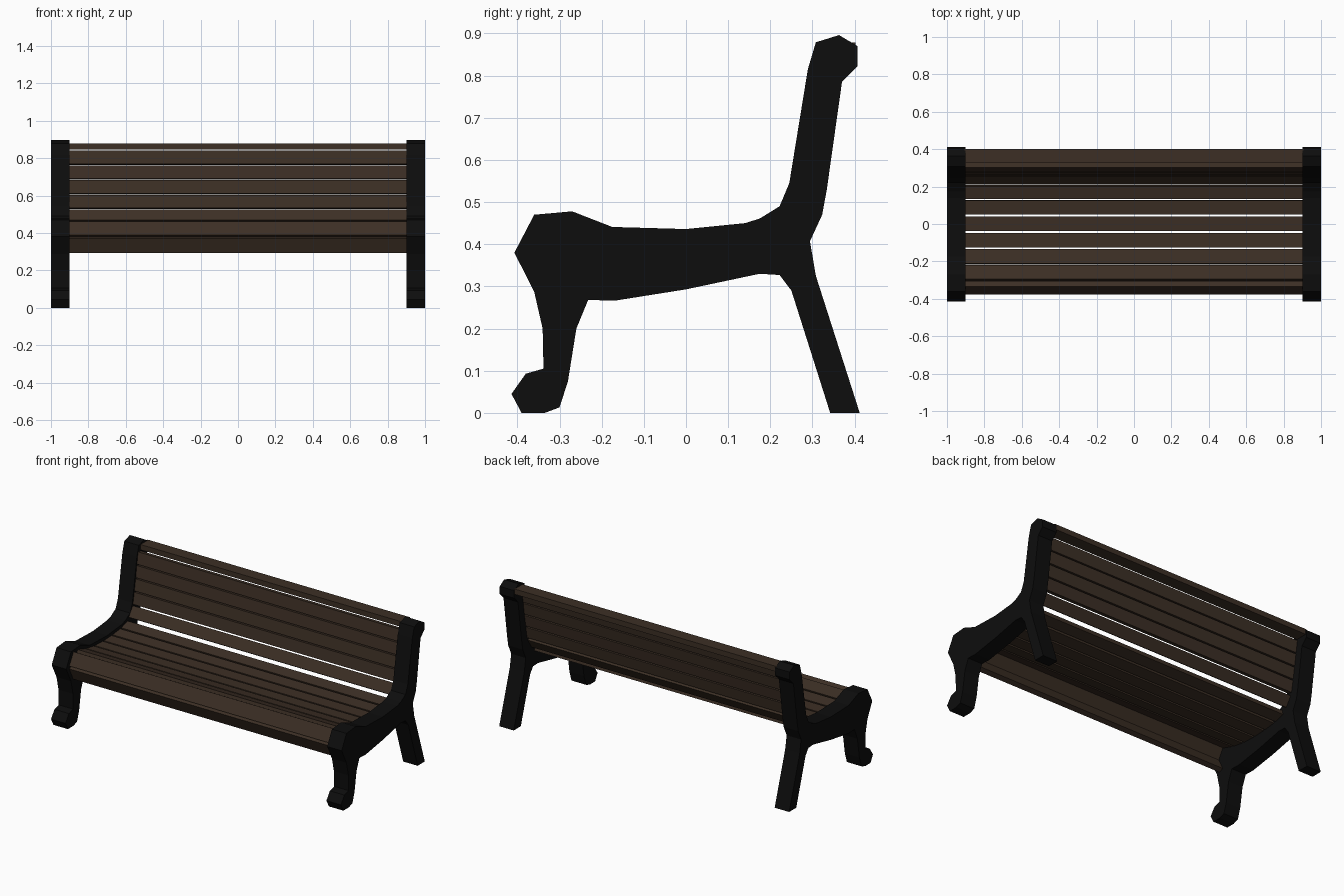
import bpy
import bmesh
from mathutils import Vector

cube = bpy.data.objects.get("Cube")
if cube:
    bpy.data.objects.remove(cube, do_unlink=True)


def material(name, colour):
    mat = bpy.data.materials.new(name)
    mat.use_nodes = True
    mat.diffuse_color = (*colour, 1)
    mat.node_tree.nodes["Principled BSDF"].inputs["Base Color"].default_value = (*colour, 1)
    return mat


iron = material("black_iron", (0.004, 0.004, 0.004))
wood = material("dark_wood", (0.045, 0.028, 0.018))


def extrude_profile(name, points, x0, x1, mat):
    """Extrude a closed (y, z) outline from x0 to x1."""
    bm = bmesh.new()
    face = bm.faces.new([bm.verts.new((x0, y, z)) for y, z in points])
    new = bmesh.ops.extrude_face_region(bm, geom=[face])["geom"]
    bmesh.ops.translate(bm, vec=(x1 - x0, 0, 0),
                        verts=[v for v in new if isinstance(v, bmesh.types.BMVert)])
    bmesh.ops.recalc_face_normals(bm, faces=bm.faces)
    mesh = bpy.data.meshes.new(name)
    bm.to_mesh(mesh)
    bm.free()
    mesh.materials.append(mat)
    obj = bpy.data.objects.new(name, mesh)
    bpy.context.collection.objects.link(obj)
    return obj


def slat(name, start, end, thickness=0.03):
    """Plank whose visible face runs from start to end, with its body on the right of that line."""
    a, b = Vector(start), Vector(end)
    d = (b - a).normalized()
    inward = Vector((d.y, -d.x)) * thickness
    extrude_profile(name, [a, b, b + inward, a + inward], -0.905, 0.905, wood)


# Cast end frames: front leg, seat rail, back post and rear leg in one outline
frame = [(-0.39, 0), (-0.335, 0), (-0.30, 0.013), (-0.28, 0.075), (-0.26, 0.2),
         (-0.232, 0.268), (-0.17, 0.266), (0, 0.293), (0.175, 0.33), (0.222, 0.327),
         (0.25, 0.29), (0.342, 0), (0.412, 0), (0.308, 0.325), (0.294, 0.407),
         (0.323, 0.47), (0.334, 0.53), (0.37, 0.785), (0.407, 0.823), (0.407, 0.87),
         (0.363, 0.896), (0.308, 0.879), (0.289, 0.815), (0.245, 0.545), (0.222, 0.49),
         (0.175, 0.461), (0.14, 0.45), (0, 0.436), (-0.175, 0.441), (-0.27, 0.478),
         (-0.36, 0.47), (-0.407, 0.38), (-0.36, 0.287), (-0.34, 0.2), (-0.338, 0.105),
         (-0.38, 0.093), (-0.414, 0.045)]
extrude_profile("left_end_frame", frame, 0.9, 1.0, iron)
extrude_profile("right_end_frame", frame, -1.0, -0.9, iron)

# Rolled front edge
slat("front_lower_slat", (-0.338, 0.292), (-0.376, 0.37))
slat("front_upper_slat", (-0.376, 0.388), (-0.335, 0.462), 0.035)

# Seat slats following the dip of the rail
seat = [(-0.30, 0.462), (-0.215, 0.435), (-0.13, 0.42), (-0.042, 0.417),
        (0.045, 0.42), (0.13, 0.43), (0.205, 0.45)]
for i, (p, q) in enumerate(zip(seat, seat[1:])):
    p, q = Vector(p), Vector(q)
    gap = (q - p).normalized() * 0.005
    slat(f"seat_slat_{i + 1}", p + gap, q - gap)

# Back slats curving up into the post
back = [(0.208, 0.465), (0.25, 0.53), (0.264, 0.608), (0.277, 0.686),
        (0.289, 0.765), (0.302, 0.845)]
for i, (p, q) in enumerate(zip(back, back[1:])):
    p, q = Vector(p), Vector(q)
    gap = (q - p).normalized() * 0.004
    slat(f"back_slat_{i + 1}", p + gap, q - gap)

# Cap along the top of the back
slat("top_cap_slat", (0.325, 0.878), (0.402, 0.878), 0.033)
